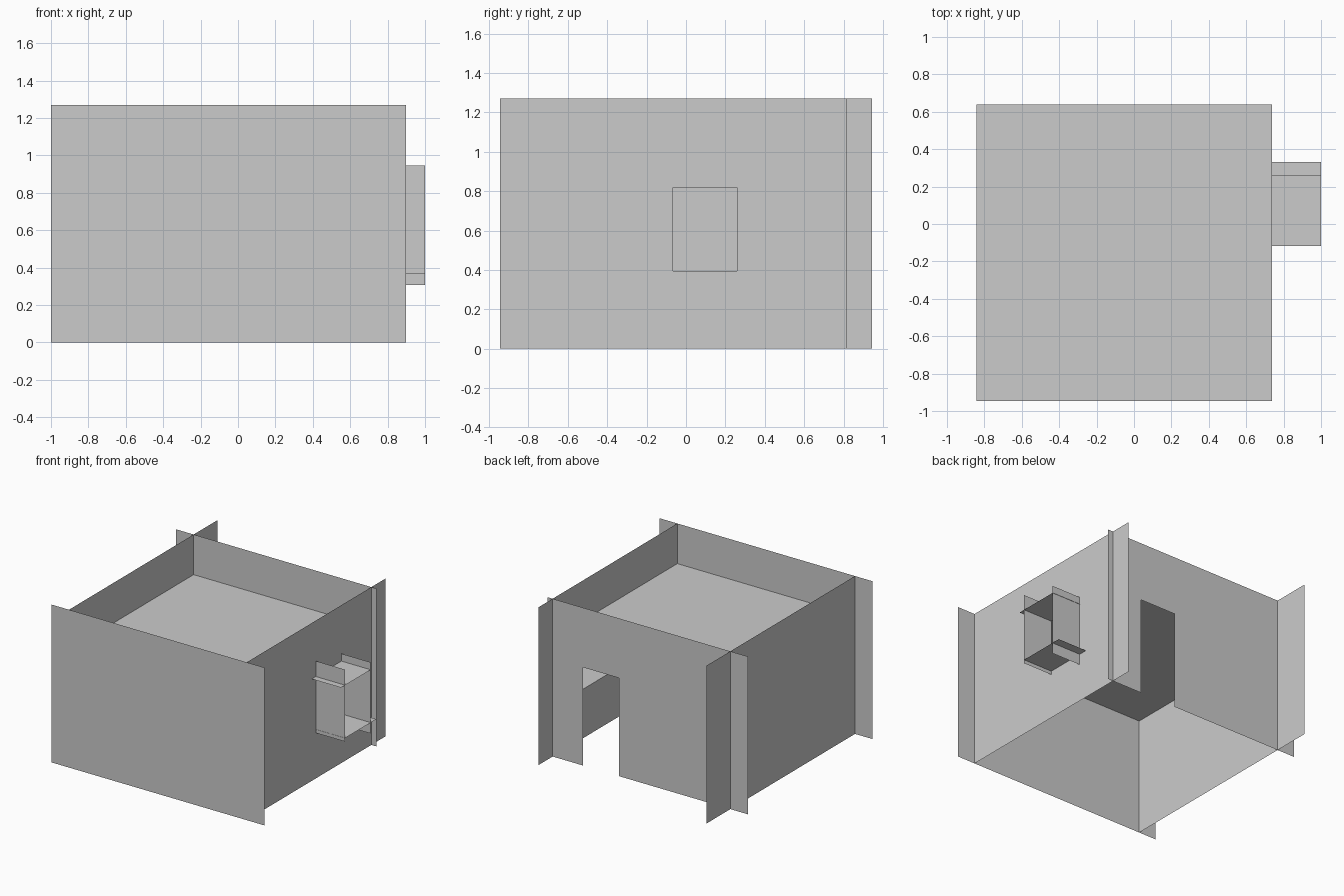
import bpy
import bmesh

if "Cube" in bpy.data.objects:
    bpy.data.objects.remove(bpy.data.objects["Cube"])


def sheet(name, axis, pos, u, v, hole=None):
    """Thin flat panel perpendicular to an axis, with an optional rectangular hole.
    u, v are ranges along the two remaining axes (in x, y, z order)."""
    us, vs = list(u), list(v)
    if hole:
        us = sorted(set(us + list(hole[0])))
        vs = sorted(set(vs + list(hole[1])))
    bm = bmesh.new()

    def point(a, b):
        co = [a, b]
        co.insert("xyz".index(axis), pos)
        return bm.verts.new(co)

    grid = [[point(a, b) for b in vs] for a in us]
    for i in range(len(us) - 1):
        for j in range(len(vs) - 1):
            if hole and us[i] == hole[0][0] and vs[j] == hole[1][0]:
                continue
            bm.faces.new((grid[i][j], grid[i + 1][j],
                          grid[i + 1][j + 1], grid[i][j + 1]))
    mesh = bpy.data.meshes.new(name)
    bm.to_mesh(mesh)
    bm.free()
    ob = bpy.data.objects.new(name, mesh)
    bpy.context.collection.objects.link(ob)
    return ob


HEIGHT = (0, 1.27)
LEFT, RIGHT, FRONT, BACK = -0.843, 0.739, -0.945, 0.64
WIN_Y, WIN_Z = (-0.066, 0.259), (0.395, 0.82)
DEPTH = (RIGHT, 1.0)

# Overlapping walls, with a doorway at the back and a window on the right
sheet("front_wall", "y", FRONT, (-1.0, 0.898), HEIGHT)
sheet("back_wall", "y", BACK, (-1.0, 0.785), HEIGHT,
      hole=((0.15, 0.47), (0, 0.79)))
sheet("left_wall", "x", LEFT, (FRONT, 0.945), HEIGHT)
sheet("right_wall", "x", RIGHT, (FRONT, 0.818), HEIGHT, hole=(WIN_Y, WIN_Z))

# Flat roof set below the wall tops
sheet("roof", "z", 0.947, (LEFT, RIGHT), (FRONT, BACK))

# Window surround of four crossing fins
sheet("window_sill", "z", WIN_Z[0], DEPTH, (-0.068, 0.331))
sheet("window_canopy", "z", WIN_Z[1], DEPTH, (-0.118, 0.262))
sheet("window_front_fin", "y", WIN_Y[0], DEPTH, (0.366, 0.945))
sheet("window_back_fin", "y", WIN_Y[1], DEPTH, (0.307, 0.88))
